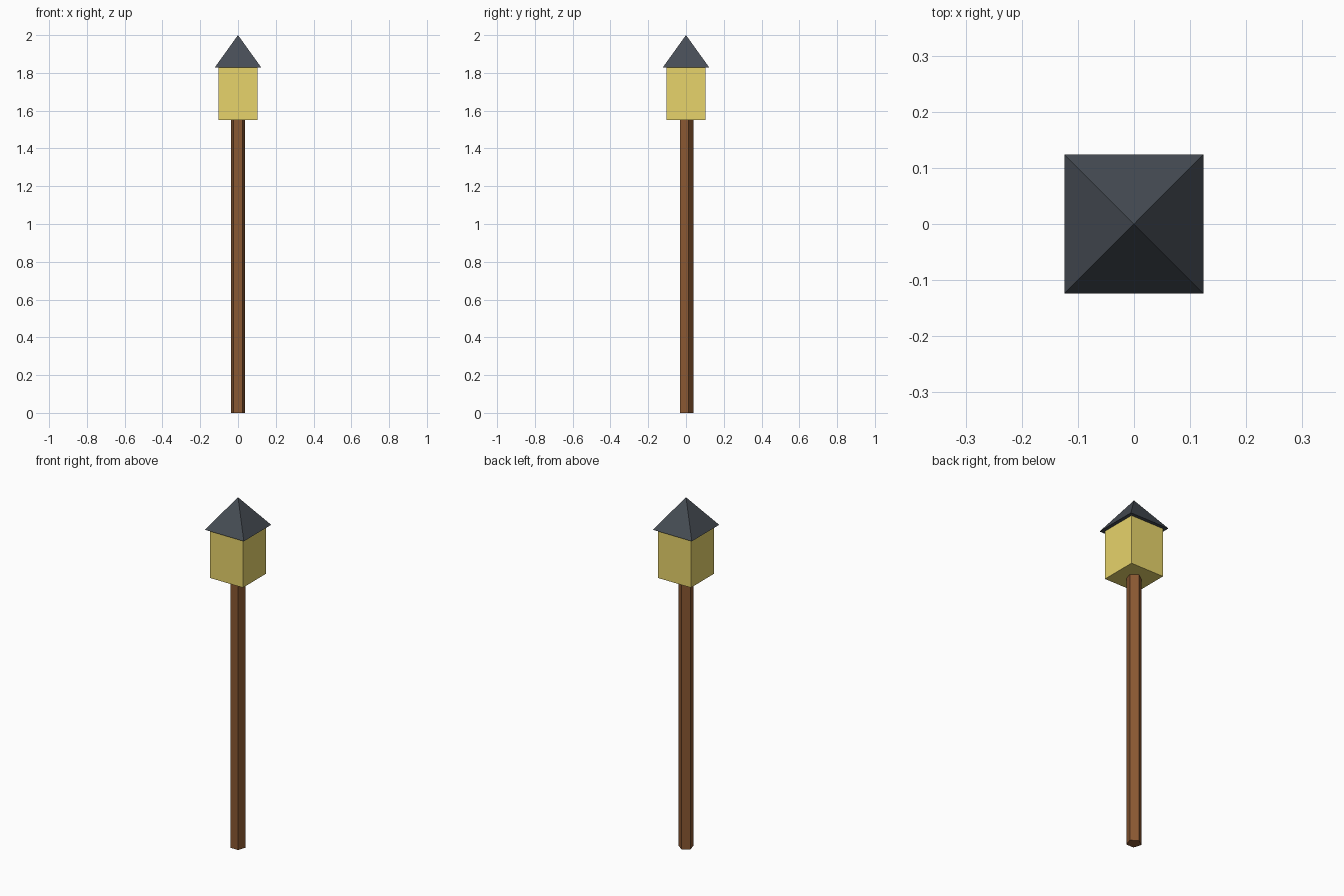
import bpy, math

if "Cube" in bpy.data.objects:
    bpy.data.objects.remove(bpy.data.objects["Cube"])


def material(name, rgb):
    # sRGB 0-255 to linear diffuse colour
    m = bpy.data.materials.new(name)
    lin = [c / 255 / 12.92 if c / 255 <= 0.04045 else ((c / 255 + 0.055) / 1.055) ** 2.4 for c in rgb]
    m.diffuse_color = (*lin, 1)
    m.use_nodes = True
    m.node_tree.nodes["Principled BSDF"].inputs["Base Color"].default_value = m.diffuse_color
    return m


def finish(name, mat):
    obj = bpy.context.object
    obj.name = name
    obj.data.materials.append(mat)
    bpy.ops.object.transform_apply(location=True, rotation=True, scale=True)
    return obj


wood = material("brown wood", (138, 88, 50))
glow = material("warm yellow glass", (234, 214, 108))
slate = material("dark slate", (71, 77, 85))

BOX_BOTTOM, BOX_TOP, TOP = 1.55, 1.828, 2.0
BOX_HALF, ROOF_HALF = 0.104, 0.1235

# Five-sided post, one edge pointing back
bpy.ops.mesh.primitive_cylinder_add(vertices=5, radius=0.04, depth=BOX_BOTTOM,
                                    location=(0, 0, BOX_BOTTOM / 2))
finish("post", wood)

# Lamp box
bpy.ops.mesh.primitive_cube_add(size=1, location=(0, 0, (BOX_BOTTOM + BOX_TOP) / 2))
bpy.context.object.scale = (2 * BOX_HALF, 2 * BOX_HALF, BOX_TOP - BOX_BOTTOM)
finish("lamp_box", glow)

# Pyramid roof with a small overhang
bpy.ops.mesh.primitive_cone_add(vertices=4, radius1=ROOF_HALF * math.sqrt(2), radius2=0,
                                depth=TOP - BOX_TOP, location=(0, 0, (TOP + BOX_TOP) / 2),
                                rotation=(0, 0, math.pi / 4))
finish("roof", slate)
